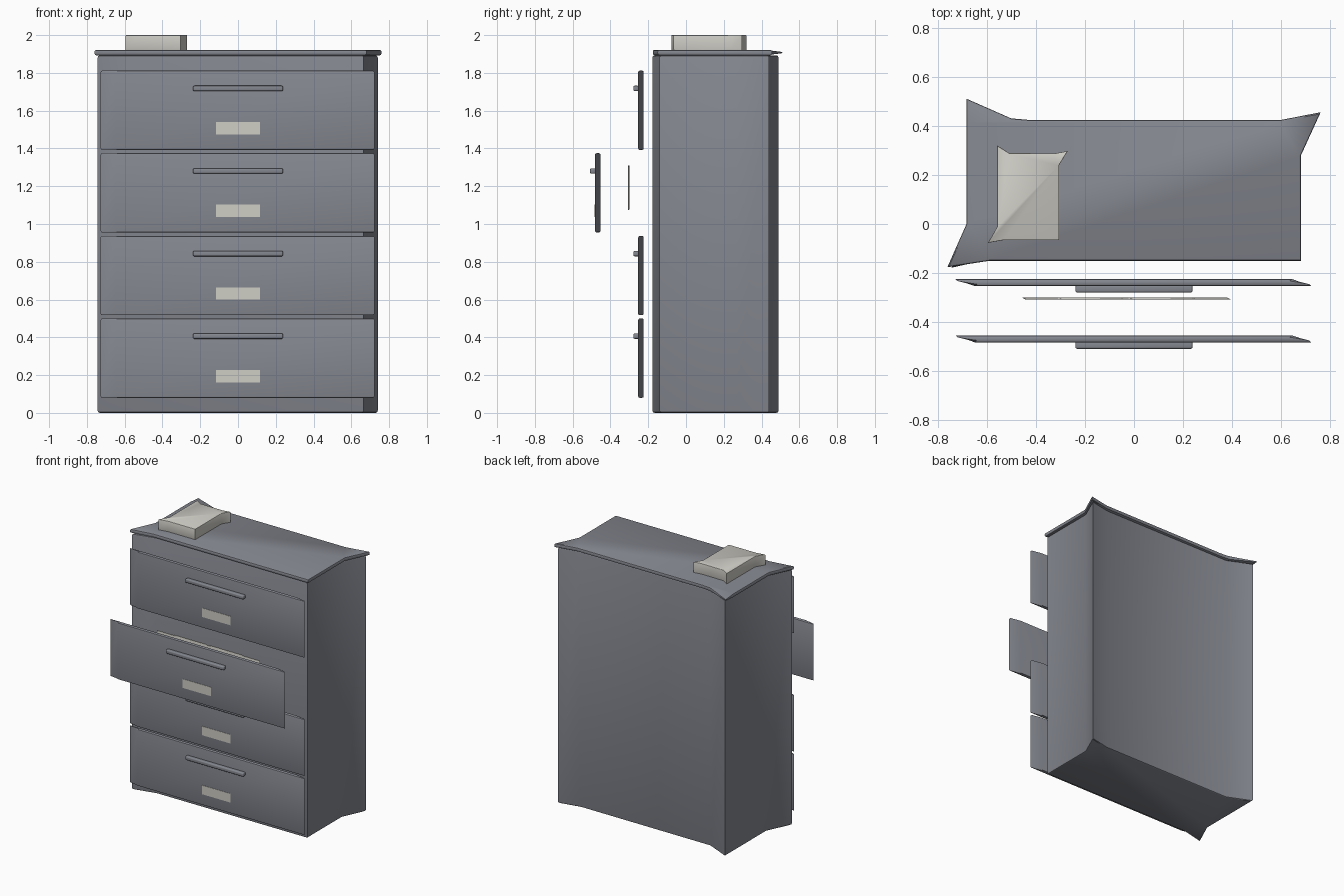
import bpy, bmesh, math

if "Cube" in bpy.data.objects:
    bpy.data.objects.remove(bpy.data.objects["Cube"])


def material(name, rgb):
    m = bpy.data.materials.new(name)
    m.diffuse_color = (*rgb, 1)
    m.use_nodes = True
    m.node_tree.nodes["Principled BSDF"].inputs["Base Color"].default_value = m.diffuse_color
    return m


STEEL = material("blue_grey_steel", (0.235, 0.245, 0.28))
PAPER = material("pale_paper", (0.62, 0.61, 0.56))


def finish(bm, name, mat, smooth=True):
    bmesh.ops.recalc_face_normals(bm, faces=bm.faces)
    me = bpy.data.meshes.new(name)
    bm.to_mesh(me)
    bm.free()
    me.materials.append(mat)
    if smooth:
        me.polygons.foreach_set("use_smooth", [True] * len(me.polygons))
        me.set_sharp_from_angle(angle=math.radians(35))
    ob = bpy.data.objects.new(name, me)
    bpy.context.collection.objects.link(ob)
    return ob


def prism(name, outline, z0, z1, edge, mat, tip=None):
    """Upright solid from a plan outline with softened top and bottom edges.
    tip = (spike, split_a, split_b): outline indices of a corner that thins out."""
    xs, ys = zip(*outline)
    cx, cy = (min(xs) + max(xs)) / 2, (min(ys) + max(ys)) / 2
    hx, hy = (max(xs) - min(xs)) / 2, (max(ys) - min(ys)) / 2
    bm = bmesh.new()
    rings = []
    for z, inset in ((z0, edge), (z0 + edge * 0.3, edge * 0.3), (z0 + edge, 0),
                     (z1 - edge, 0), (z1 - edge * 0.3, edge * 0.3), (z1, edge)):
        sx, sy = 1 - inset / hx, 1 - inset / hy
        rings.append([bm.verts.new((cx + (x - cx) * sx, cy + (y - cy) * sy, z))
                      for x, y in outline])
    n = len(outline)
    for a, b in zip(rings, rings[1:]):
        for i in range(n):
            j = (i + 1) % n
            bm.faces.new((a[i], a[j], b[j], b[i]))
    for ring in (rings[0], rings[-1]):
        cap = bm.faces.new(ring)
        if tip:
            bmesh.utils.face_split(cap, ring[tip[1]], ring[tip[2]])
    if tip:
        mid = (z0 + z1) / 2
        for ring in rings:
            v = ring[tip[0]]
            v.co.z = mid + (v.co.z - mid) * 0.3
    return finish(bm, name, mat)


def bar(name, center, size, bevel, mat):
    bm = bmesh.new()
    bmesh.ops.create_cube(bm, size=1)
    for v in bm.verts:
        v.co = [c + s * k for c, s, k in zip(center, size, v.co)]
    if bevel:
        bmesh.ops.bevel(bm, geom=bm.edges[:], offset=bevel, segments=3,
                        profile=0.5, affect='EDGES')
    return finish(bm, name, mat, bool(bevel))


def skewed_panel(name, x0, x1, y0, y1, z0, z1, skew, edge, mat):
    """Thin panel with slanted ends: back leans left, front leans right."""
    pts = [(x0 + skew, y0), (x1, y0), (x1 - skew, y1), (x0, y1)]
    return prism(name, pts, z0, z1, edge, mat)


# Cabinet body with three flared corners
body = [(0.665, -0.14), (0.665, 0.27), (0.74, 0.44), (0.585, 0.408),
        (-0.49, 0.412), (-0.662, 0.49), (-0.662, 0.0), (-0.743, -0.178),
        (-0.575, -0.14)]
prism("cabinet_body", body, 0.0, 1.893, 0.012, STEEL)

# Top slab, its back left corner thinning to a point
slab = [(0.68, -0.15), (0.68, 0.28), (0.76, 0.455), (0.60, 0.424),
        (-0.43, 0.424), (-0.50, 0.43), (-0.682, 0.51), (-0.682, 0.42),
        (-0.682, 0.0), (-0.76, -0.176), (-0.59, -0.15)]
prism("top_slab", slab, 1.893, 1.922, 0.01, STEEL, tip=(6, 4, 7))

# Box of papers on the top
box = [(-0.305, -0.065), (-0.305, 0.24), (-0.27, 0.297), (-0.325, 0.287),
       (-0.51, 0.289), (-0.557, 0.32), (-0.557, -0.012), (-0.595, -0.077),
       (-0.53, -0.065)]
prism("paper_box", box, 1.92, 2.0, 0.003, PAPER)

# Drawers from the bottom up: front, handle and label; the third is pulled out
for i, z in enumerate((0.08, 0.517, 0.955, 1.392)):
    y = -0.482 if i == 2 else -0.253
    skewed_panel(f"drawer_front_{i + 1}", -0.727, 0.722, y, y + 0.029,
                 z, z + 0.42, 0.08, 0.008, STEEL)
    bar(f"drawer_handle_{i + 1}", (0, y - 0.011, z + 0.326),
        (0.476, 0.030, 0.028), 0.007, STEEL)
    bar(f"drawer_label_{i + 1}", (0, y, z + 0.115), (0.232, 0.004, 0.066), 0, PAPER)

# Row of overlapping paper folders behind the open drawer front
for i in range(5):
    x = -0.455 + 0.144 * i
    y = -0.308 + 0.0004 * (i % 2)
    skewed_panel(f"paper_folder_{i + 1}", x, x + 0.274, y, y + 0.008,
                 1.075, 1.305 + 0.004 * (i % 2), 0.015, 0.002, PAPER)
